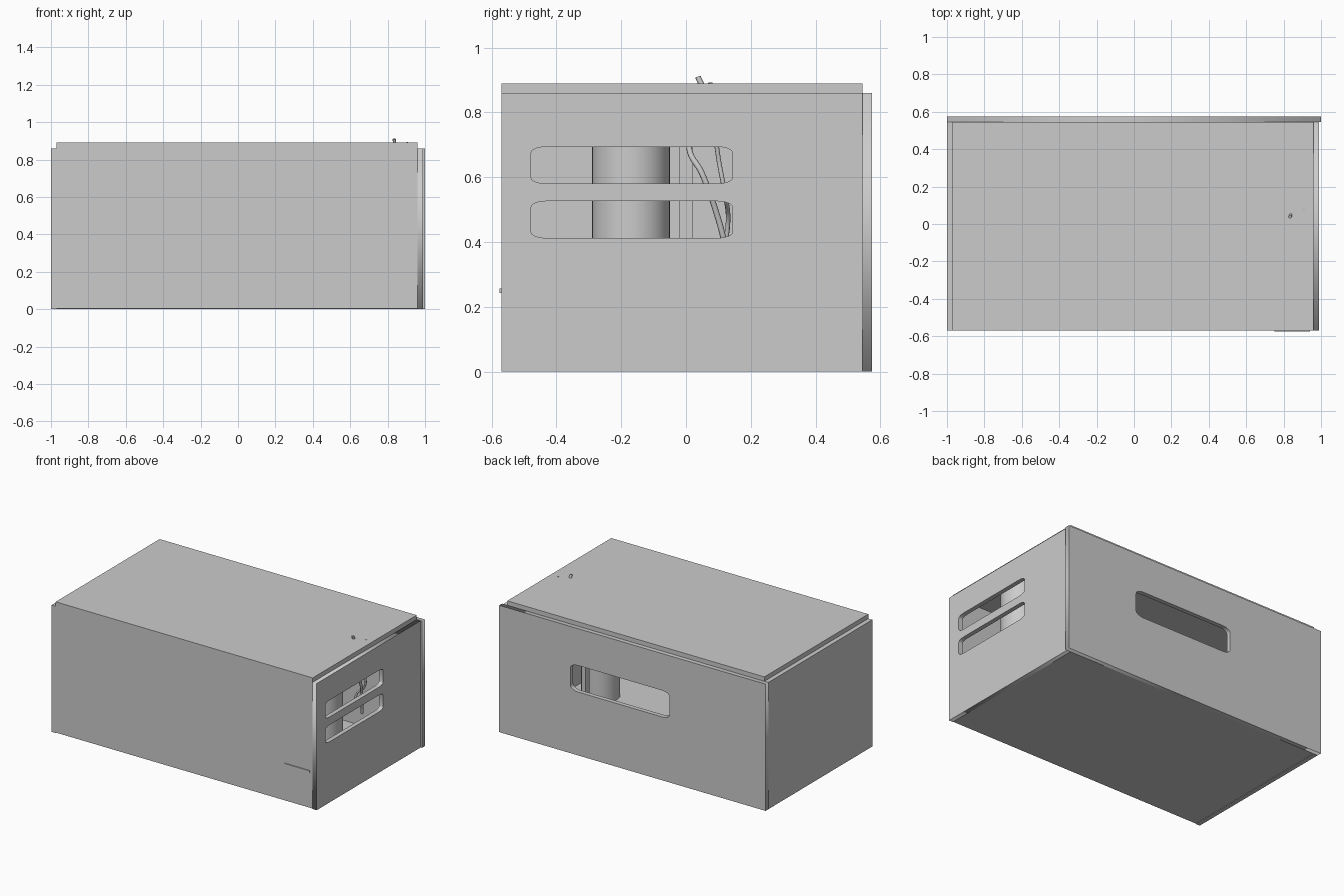
import bpy, math
from mathutils import Vector

if "Cube" in bpy.data.objects:
    bpy.data.objects.remove(bpy.data.objects["Cube"])

T = 0.03  # board thickness


def board(name, x0, x1, y0, y1, z0, z1):
    bpy.ops.mesh.primitive_cube_add(size=1)
    o = bpy.context.object
    o.name = name
    o.scale = (x1 - x0, y1 - y0, z1 - z0)
    o.location = ((x0 + x1) / 2, (y0 + y1) / 2, (z0 + z1) / 2)
    bpy.ops.object.transform_apply(location=True, rotation=True, scale=True)
    return o


def rounded(u0, u1, v0, v1, ru, rv, n=6):
    """Rectangle outline with elliptical corners."""
    pts = []
    for cu, cv, start in ((u1 - ru, v1 - rv, 0), (u0 + ru, v1 - rv, 90),
                          (u0 + ru, v0 + rv, 180), (u1 - ru, v0 + rv, 270)):
        for i in range(n + 1):
            a = math.radians(start + 90 * i / n)
            pts.append((cu + ru * math.cos(a), cv + rv * math.sin(a)))
    return pts


def slotted_board(name, outline, holes, loc, rot):
    """Filled profile with holes, extruded to board thickness."""
    cu = bpy.data.curves.new(name, 'CURVE')
    cu.dimensions = '2D'
    cu.fill_mode = 'BOTH'
    cu.extrude = T / 2
    for pts in [outline] + holes:
        s = cu.splines.new('POLY')
        s.points.add(len(pts) - 1)
        for p, (u, v) in zip(s.points, pts):
            p.co = (u, v, 0, 1)
        s.use_cyclic_u = True
    o = bpy.data.objects.new(name, cu)
    bpy.context.collection.objects.link(o)
    o.location, o.rotation_euler = loc, rot
    bpy.ops.object.select_all(action='DESELECT')
    o.select_set(True)
    bpy.context.view_layer.objects.active = o
    bpy.ops.object.convert(target='MESH')
    return o


def cable(name, pts, r=0.009):
    cu = bpy.data.curves.new(name, 'CURVE')
    cu.dimensions = '3D'
    cu.bevel_depth = r
    cu.bevel_resolution = 2
    cu.use_fill_caps = True
    s = cu.splines.new('BEZIER')
    s.bezier_points.add(len(pts) - 1)
    for b, p in zip(s.bezier_points, pts):
        b.co = Vector(p)
        b.handle_left_type = b.handle_right_type = 'AUTO'
    o = bpy.data.objects.new(name, cu)
    bpy.context.collection.objects.link(o)


def rect(u0, u1, v0, v1):
    return [(u0, v0), (u1, v0), (u1, v1), (u0, v1)]


H = math.pi / 2
# case boards
board("left_panel", -1, -0.97, -0.57, 0.545, 0, 0.86)
board("front_panel", -0.97, 0.96, -0.57, -0.54, T, 0.86)
board("floor_panel", -0.97, 0.96, -0.57, 0.545, 0.003, T)
board("lid", -0.97, 0.96, -0.57, 0.545, 0.86, 0.89)

# right side with two vent slots
slotted_board("right_panel", rect(-0.57, 0.545, 0, 0.86),
              [rounded(-0.478, 0.143, z, z + 0.114, 0.05, 0.018) for z in (0.412, 0.58)],
              (0.975, 0, 0), (H, 0, H))

# back board with one wide opening
slotted_board("back_panel", rect(-1, 1, 0, 0.86),
              [rounded(-0.28, 0.465, 0.43, 0.61, 0.06, 0.03)],
              (0, 0.56, 0), (H, 0, 0))

# thin strip on the front
board("front_strip", 0.75, 0.94, -0.576, -0.565, 0.243, 0.256)

# drum seen through the openings
bpy.ops.mesh.primitive_cylinder_add(vertices=48, radius=0.12, depth=0.82,
                                    location=(0.76, -0.17, 0.44))
bpy.context.object.name = "inner_drum"
bpy.ops.object.shade_smooth_by_angle()
board("inner_post", 0.74, 0.77, -0.02, 0.02, T, 0.86)

# loose cables inside, with two ends poking through the lid
cable("cable_a", [(0.835, 0.037, 0.91), (0.84, 0.055, 0.86), (0.86, 0.01, 0.69),
                  (0.88, 0.05, 0.61), (0.86, 0.10, 0.47), (0.84, 0.13, 0.35)])
cable("cable_b", [(0.908, 0.075, 0.892), (0.90, 0.085, 0.78), (0.88, 0.10, 0.66),
                  (0.87, 0.12, 0.55), (0.80, 0.13, 0.47), (0.78, 0.12, 0.38)], 0.007)
